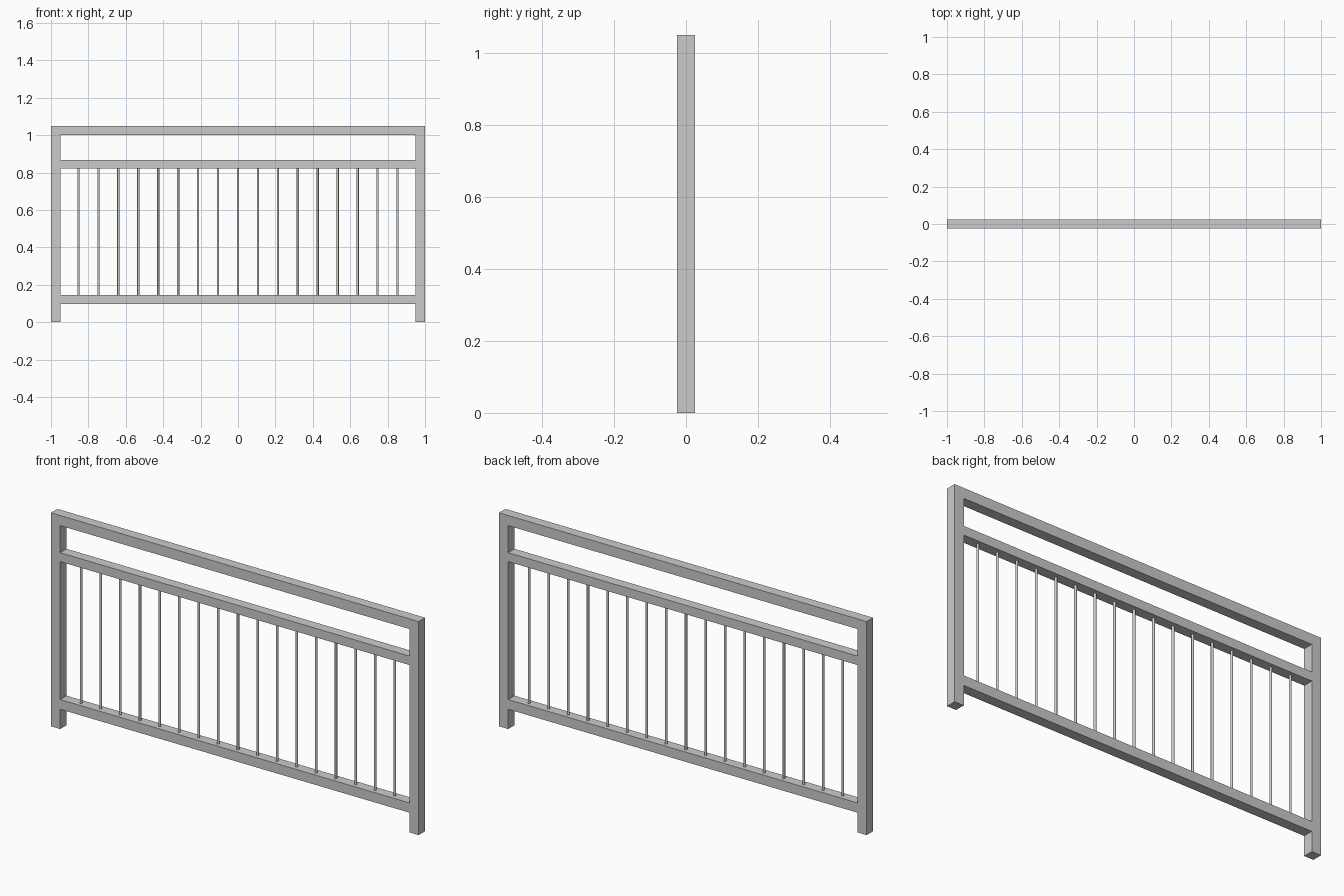
import bpy, bmesh

if "Cube" in bpy.data.objects:
    bpy.data.objects.remove(bpy.data.objects["Cube"])

D = 0.05       # depth of all square tube
T = 0.05       # tube width
H = 1.05       # overall height


def extruded(name, outline):
    """Extrude an x-z outline through the depth of the railing."""
    bm = bmesh.new()
    face = bm.faces.new([bm.verts.new((x, -D / 2, z)) for x, z in outline])
    new = bmesh.ops.extrude_face_region(bm, geom=[face])["geom"]
    bmesh.ops.translate(bm, vec=(0, D, 0),
                        verts=[v for v in new if isinstance(v, bmesh.types.BMVert)])
    bmesh.ops.recalc_face_normals(bm, faces=bm.faces)
    mesh = bpy.data.meshes.new(name)
    bm.to_mesh(mesh)
    bm.free()
    obj = bpy.data.objects.new(name, mesh)
    bpy.context.collection.objects.link(obj)
    return obj


def rail(name, z0, z1):
    x = 1 - T
    return extruded(name, [(-x, z0), (x, z0), (x, z1), (-x, z1)])


# posts and handrail as one continuous frame
i = 1 - T
extruded("post_and_handrail_frame",
         [(-1, 0), (-i, 0), (-i, H - T), (i, H - T),
          (i, 0), (1, 0), (1, H), (-1, H)])

# horizontal rails
LOW_TOP, MID_BOTTOM = 0.145, 0.823
rail("bottom_rail", 0.097, LOW_TOP)
rail("middle_rail", MID_BOTTOM, 0.867)

# thin round balusters
COUNT, SPAN = 17, 0.853
for n in range(COUNT):
    x = -SPAN + 2 * SPAN * n / (COUNT - 1)
    bpy.ops.mesh.primitive_cylinder_add(
        vertices=12, radius=0.006, depth=MID_BOTTOM - LOW_TOP,
        location=(x, 0, (MID_BOTTOM + LOW_TOP) / 2))
    bar = bpy.context.object
    bar.name = f"baluster_{n + 1:02d}"
    bpy.ops.object.shade_smooth_by_angle()
